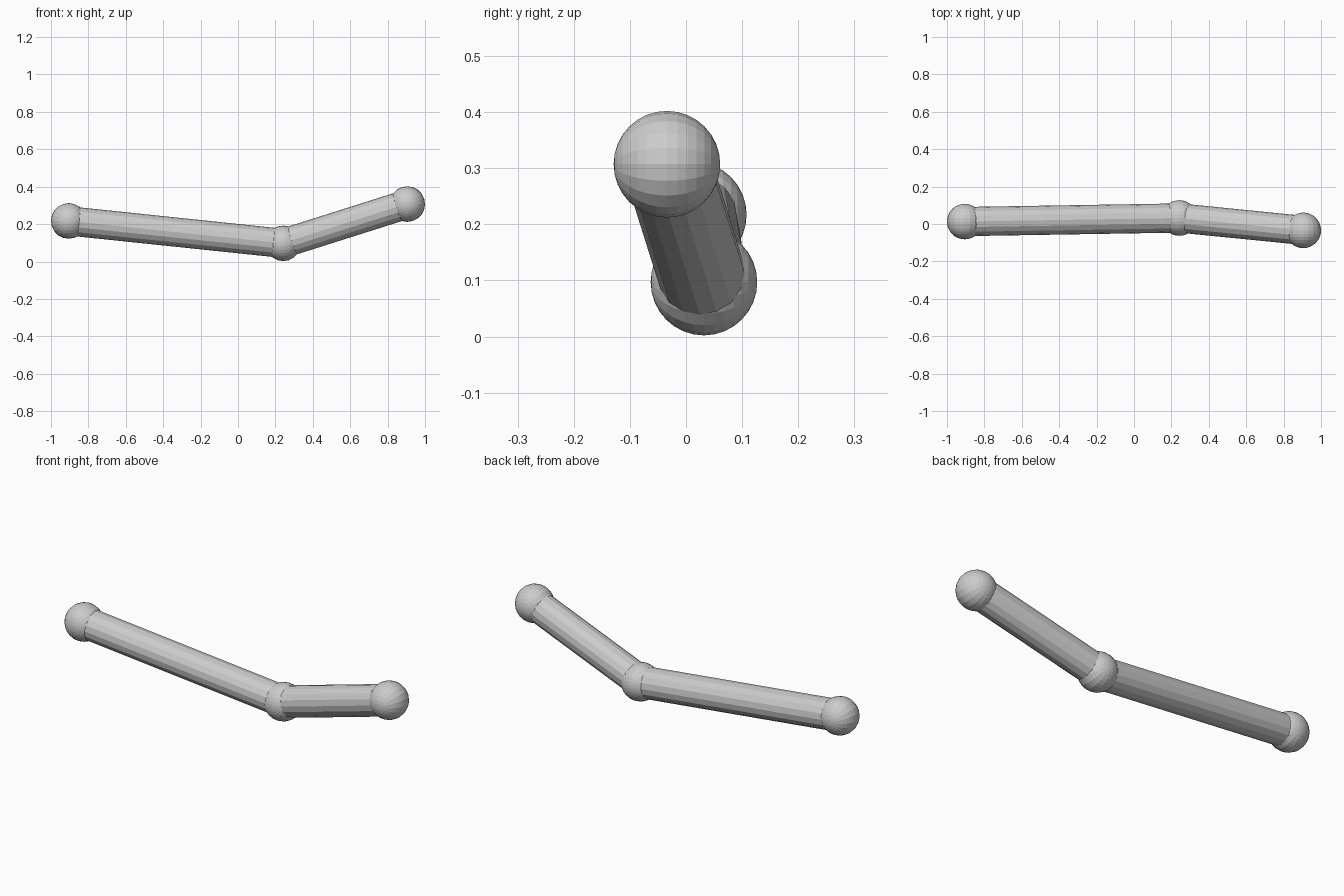
import bpy, math
from mathutils import Vector

if "Cube" in bpy.data.objects:
    bpy.data.objects.remove(bpy.data.objects["Cube"])

BALL_R, ROD_R = 0.095, 0.078
left = Vector((-0.905, 0.013, 0.217))
middle = Vector((0.242, 0.032, 0.097))
right = Vector((0.905, -0.034, 0.307))


def ball(name, centre):
    # faceted ball with its poles along y
    bpy.ops.mesh.primitive_uv_sphere_add(segments=20, ring_count=16, radius=BALL_R,
                                         location=centre, rotation=(math.pi / 2, 0, 0))
    bpy.context.object.name = name


def rod(name, a, b):
    # faceted rod running between two ball centres
    d = b - a
    bpy.ops.mesh.primitive_cylinder_add(vertices=16, radius=ROD_R, depth=d.length,
                                        location=(a + b) / 2)
    ob = bpy.context.object
    ob.name = name
    ob.rotation_euler = d.to_track_quat('Z', 'Y').to_euler()


# Joint balls
ball("left_ball", left)
ball("middle_ball", middle)
ball("right_ball", right)

# Connecting rods
rod("long_rod", left, middle)
rod("short_rod", middle, right)
